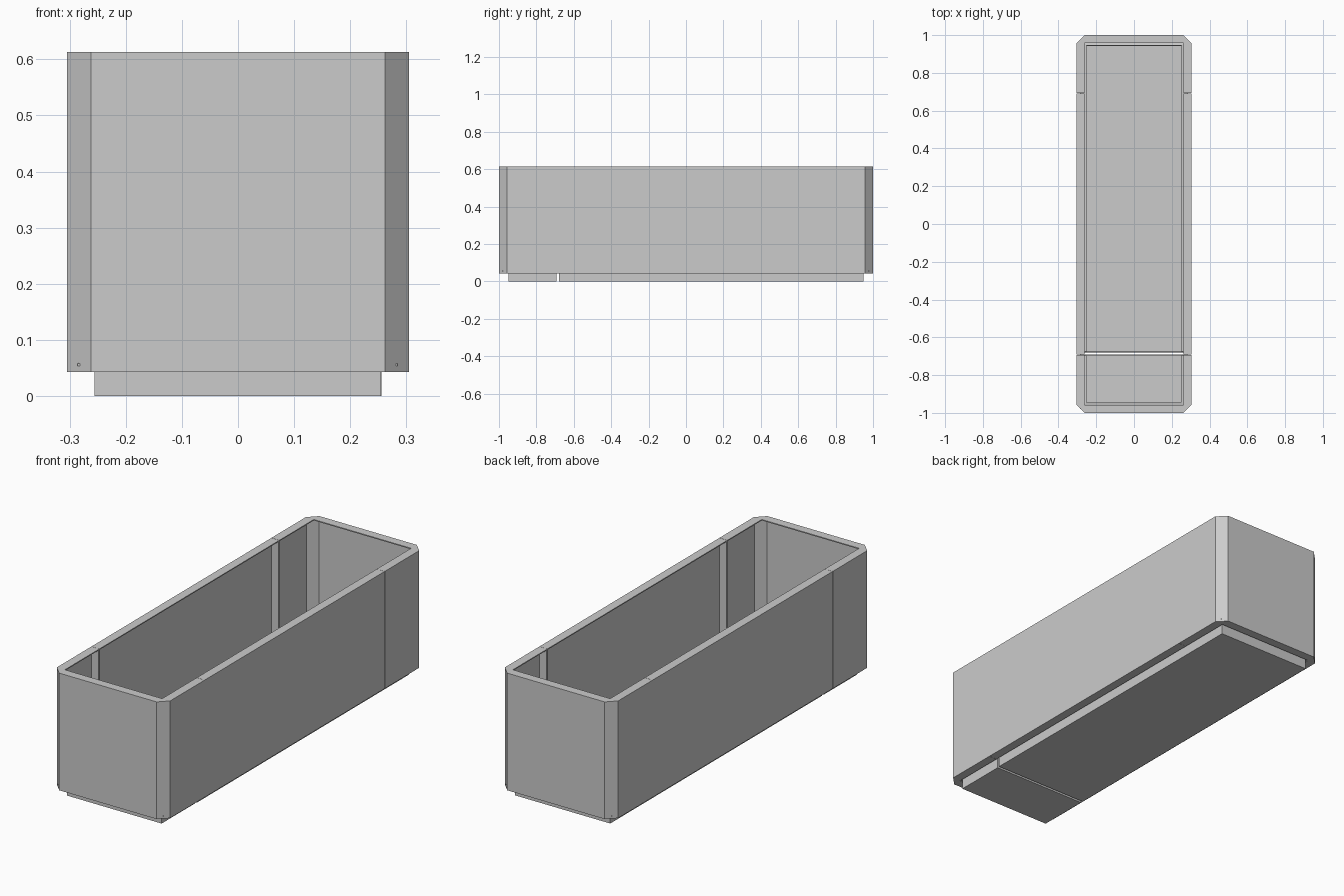
import bpy
import bmesh

cube = bpy.data.objects.get("Cube")
if cube:
    bpy.data.objects.remove(cube, do_unlink=True)

HALF_X, HALF_Y = 0.305, 1.0
FLANGE = 0.043            # width of the folded edges, also the corner chamfer
LOW, TOP = 0.043, 0.613
JOINT = 0.6925
SHEET = 0.005
IN_X, IN_Y = HALF_X - FLANGE, HALF_Y - FLANGE

steel = bpy.data.materials.new("plain grey")
steel.use_nodes = True
grey = (0.6, 0.6, 0.6, 1)
steel.diffuse_color = grey
steel.node_tree.nodes["Principled BSDF"].inputs["Base Color"].default_value = grey


def finish(name, bm):
    """Turn the folded surface into sheet of even thickness, growing inward."""
    mesh = bpy.data.meshes.new(name)
    bm.to_mesh(mesh)
    bm.free()
    mesh.materials.append(steel)
    obj = bpy.data.objects.new(name, mesh)
    bpy.context.collection.objects.link(obj)
    mod = obj.modifiers.new("sheet thickness", 'SOLIDIFY')
    mod.thickness = SHEET
    mod.offset = -1
    mod.use_even_offset = True
    return obj


def folded_panel(name, path, inner=()):
    """Wall along a path, with flanges folded in at the top, bottom and ends."""
    bm = bmesh.new()
    outline = list(path) + list(inner)
    low = [bm.verts.new((x, y, LOW)) for x, y in outline]
    high = [bm.verts.new((x, y, TOP)) for x, y in outline]
    bm.faces.new(high)
    bm.faces.new(low[::-1])
    for i in range(len(path) - 1):
        bm.faces.new((low[i], low[i + 1], high[i + 1], high[i]))
    finish(name, bm)


def floor_tray(name, x0, x1, y0, y1, lip_front, lip_back):
    """Open tray whose lips fold out to rest on the wall flanges."""
    bm = bmesh.new()
    lip, rest = 0.03, LOW + 2 * SHEET

    def loop(a, b, c, d, z):
        return [bm.verts.new((x, y, z)) for x, y in ((a, c), (b, c), (b, d), (a, d))]

    base = loop(x0, x1, y0, y1, 0)
    edge = loop(x0, x1, y0, y1, rest)
    outer = loop(x0 - lip, x1 + lip, y0 - lip * lip_front, y1 + lip * lip_back, rest)
    has_lip = (lip_front, True, lip_back, True)
    bm.faces.new(base[::-1])
    for i in range(4):
        j = (i + 1) % 4
        bm.faces.new((base[i], base[j], edge[j], edge[i]))
        if has_lip[i]:
            bm.faces.new((edge[i], edge[j], outer[j], outer[i]))
    for face in bm.faces:
        # lips face down so that their thickness lies above the wall flange
        if all(v.co.z > LOW for v in face.verts) and face.normal.z > 0:
            face.normal_flip()
    finish(name, bm)


# Chamfered end pieces, the back one turned half round
end_path = [(-IN_X, -JOINT), (-HALF_X, -JOINT), (-HALF_X, -IN_Y), (-IN_X, -HALF_Y),
            (IN_X, -HALF_Y), (HALF_X, -IN_Y), (HALF_X, -JOINT), (IN_X, -JOINT)]
end_inner = [(IN_X, -IN_Y), (-IN_X, -IN_Y)]
side_end = JOINT - 0.001
side_path = [(IN_X, -side_end), (HALF_X, -side_end), (HALF_X, side_end), (IN_X, side_end)]
for turn, end_name, side_name in ((1, "front_end", "left_side"), (-1, "back_end", "right_side")):
    def turned(points):
        return [(x * turn, y * turn) for x, y in points]
    folded_panel(end_name, turned(end_path), turned(end_inner))
    folded_panel(side_name, turned(side_path))

# Two floor trays with a drainage slot between them
floor_tray("front_floor_tray", -0.256, 0.254, -0.95, -0.692, True, False)
floor_tray("back_floor_tray", -0.256, 0.256, -0.68, 0.948, False, True)
